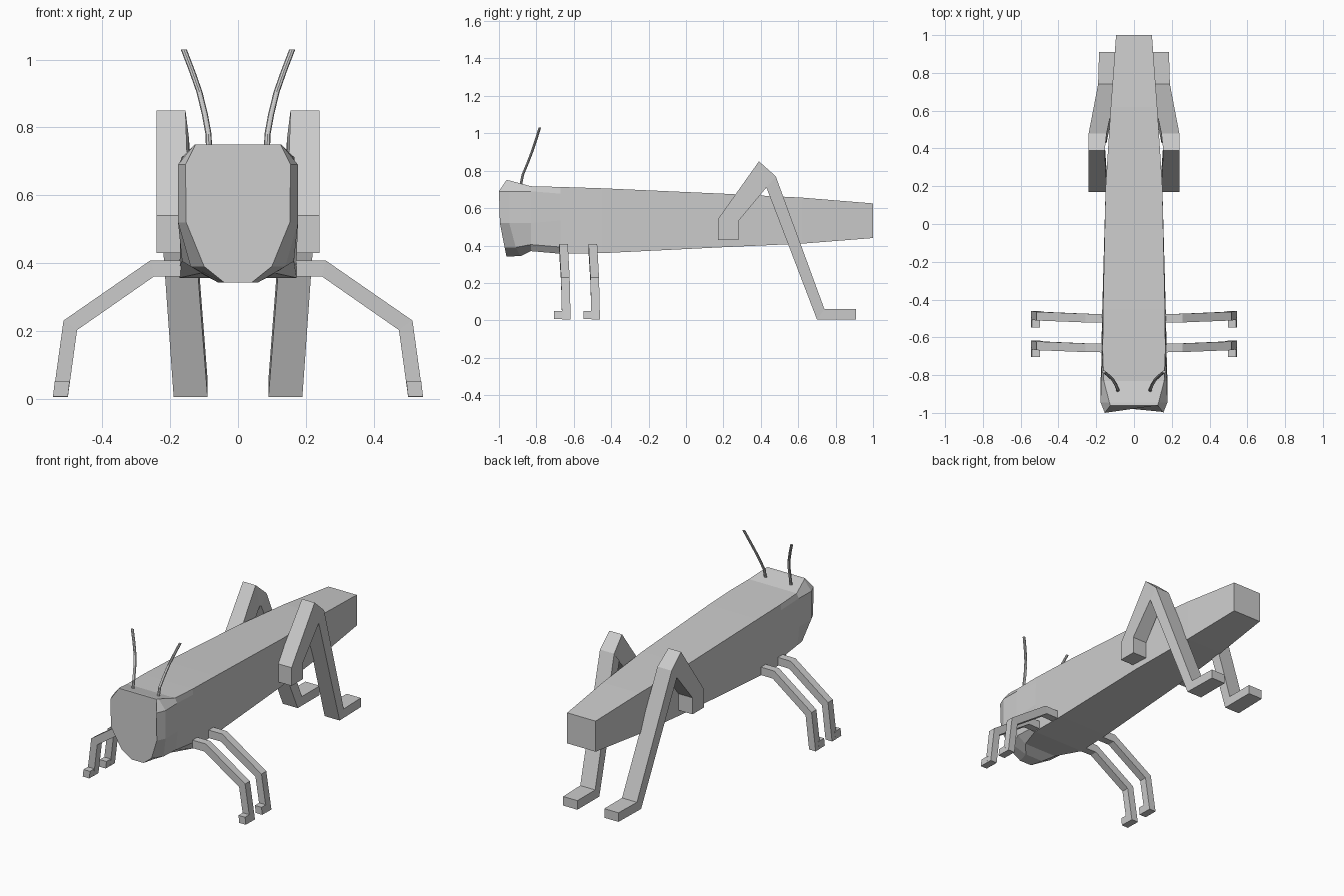
import bpy, bmesh, math

if "Cube" in bpy.data.objects:
    bpy.data.objects.remove(bpy.data.objects["Cube"])


def loft(name, rings, mirror=True):
    """Skin a list of equal-length closed rings, capping both ends."""
    bm = bmesh.new()
    vs = [[bm.verts.new(p) for p in r] for r in rings]
    n = len(vs[0])
    for a, b in zip(vs, vs[1:]):
        for i in range(n):
            j = (i + 1) % n
            bm.faces.new((a[i], a[j], b[j], b[i]))
    bm.faces.new(vs[0][::-1])
    bm.faces.new(vs[-1])
    bmesh.ops.remove_doubles(bm, verts=bm.verts, dist=0.0005)
    bmesh.ops.recalc_face_normals(bm, faces=bm.faces)
    me = bpy.data.meshes.new(name)
    bm.to_mesh(me)
    bm.free()
    ob = bpy.data.objects.new(name, me)
    bpy.context.collection.objects.link(ob)
    if mirror:
        ob.modifiers.new("mirror", 'MIRROR').use_axis[0] = True
    return ob


# Body: half sections from top centre side down to the belly
def box_section(y, wt, wb, top, bot):
    return [(wt + (wb - wt) * t, y, top + (bot - top) * t)
            for t in (0, 0.1, 0.5, 0.9, 1)]


halves = [
    [(.125, -.96, .75), (.155, -1, .69), (.153, -.995, .52), (.10, -.97, .39), (.04, -.96, .342)],
    [(.13, -.945, .748), (.177, -.945, .69), (.177, -.945, .52), (.14, -.91, .39), (.06, -.885, .343)],
    [(.16, -.83, .717), (.174, -.83, .69), (.177, -.83, .52), (.165, -.83, .405), (.11, -.83, .37)],
    box_section(-.67, .166, .173, .713, .356),
    box_section(-.45, .164, .168, .706, .359),
    box_section(.2, .150, .150, .677, .391),
    box_section(.62, .123, .123, .656, .410),
    box_section(1, .095, .095, .625, .440),
]
loft("body", [h + [(-x, y, z) for x, y, z in reversed(h)] for h in halves], mirror=False)

# Hind legs: (outer y, z), (inner y, z), inside x, outside x
hind = [
    ((.17, .43), (.28, .43), .135, .24),
    ((.17, .54), (.28, .53), .145, .24),
    ((.39, .85), (.43, .71), .155, .24),
    ((.48, .77), (.43, .71), .145, .24),
    ((.74, .06), (.70, .005), .09, .19),
    ((.91, .06), (.91, .005), .09, .185),
]
loft("hind_legs", [[(a, *p), (b, *p), (b, *q), (a, *q)] for p, q, a, b in hind])

# Front and middle legs: upper (x, z), lower (x, z), y centre
walk = [
    ((.10, .408), (.10, .360), -.657),
    ((.258, .408), (.248, .360), -.655),
    ((.515, .230), (.475, .202), -.645),
    ((.546, .005), (.502, .005), -.640),
]
for name, dy in (("front", 0), ("middle", .157)):
    loft(name + "_legs", [[(p[0], y + dy - h, p[1]), (p[0], y + dy + h, p[1]),
                           (q[0], y + dy + h, q[1]), (q[0], y + dy - h, q[1])]
                          for p, q, y in walk for h in (.023,)])
    loft(name + "_feet", [[(.497, y + dy, .05), (.541, y + dy, .05),
                           (.546, y + dy, .006), (.502, y + dy, .006)]
                          for y in (-.705, -.65)])

# Antennae: thin curved rods
path = [(.085, -.885, .715), (.087, -.872, .78), (.098, -.847, .84),
        (.114, -.822, .905), (.135, -.802, .965), (.160, -.782, 1.03)]
loft("antennae", [[(x + .009 * math.cos(i * math.tau / 8), y + .007 * math.sin(i * math.tau / 8), z)
                   for i in range(8)] for x, y, z in path])
